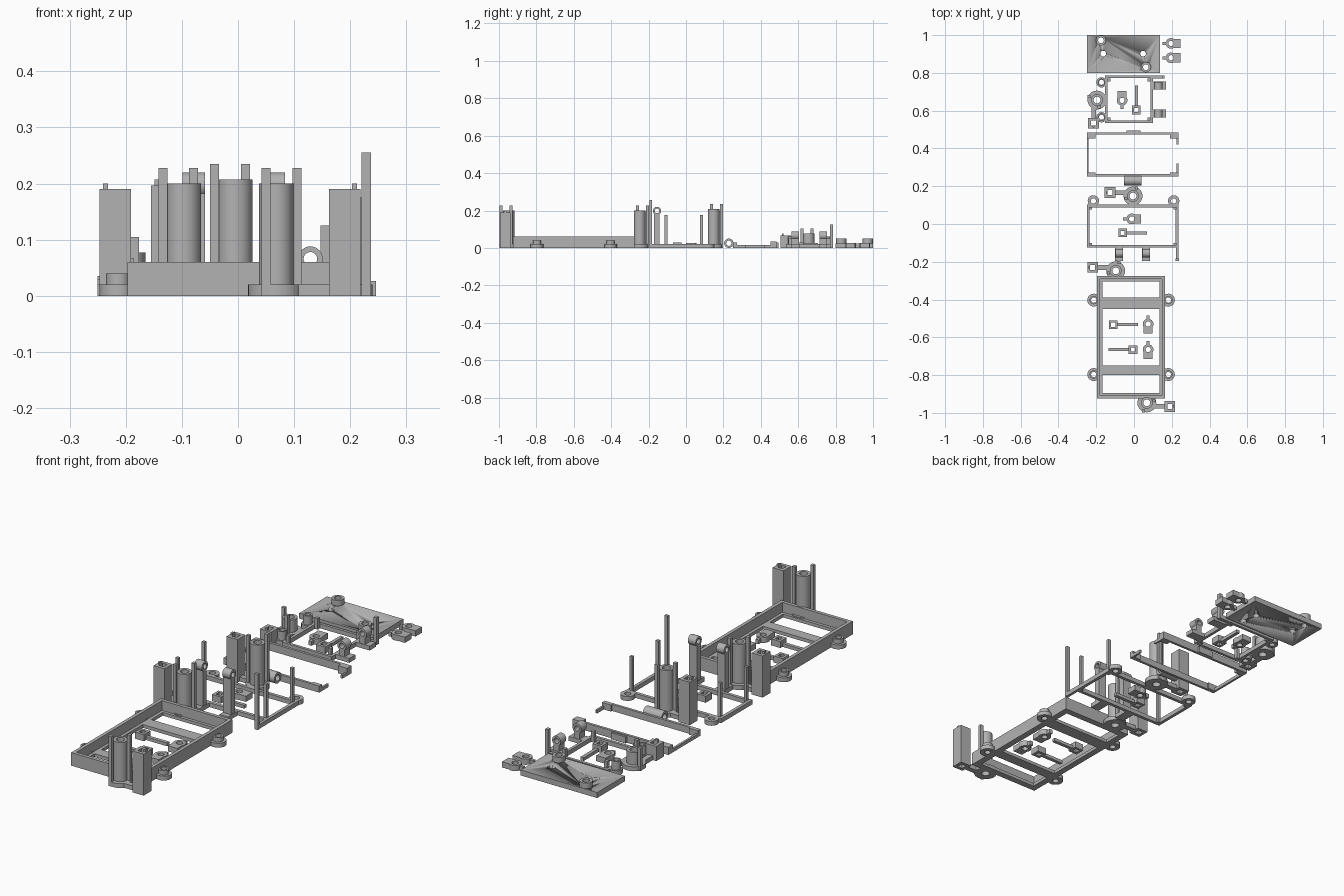
import bpy, bmesh, math
from mathutils import Matrix, Vector

cube = bpy.data.objects.get("Cube")
if cube:
    bpy.data.objects.remove(cube, do_unlink=True)

grey = bpy.data.materials.new("plain grey plastic")
grey.use_nodes = True
COLOR = (0.45, 0.45, 0.45, 1)
grey.diffuse_color = COLOR
grey.node_tree.nodes["Principled BSDF"].inputs["Base Color"].default_value = COLOR


def circle(x, y, r, n=32):
    return [(x + r * math.cos(2 * math.pi * i / n), y + r * math.sin(2 * math.pi * i / n)) for i in range(n)]


def rect(x0, x1, y0, y1):
    return [(x0, y0), (x1, y0), (x1, y1), (x0, y1)]


class Part:
    """Collects solid pieces in local space, then becomes one object."""

    def __init__(self, name, x=0, y=0, turn=0):
        self.name, self.bm = name, bmesh.new()
        self.place = Matrix.Translation((x, y, 0)) @ Matrix.Rotation(math.radians(turn), 4, "Z")

    def prism(self, outer, z0, z1, inner=None, m=Matrix()):
        def loop(pts, z):
            return [self.bm.verts.new(m @ Vector((p[0], p[1], z))) for p in pts]
        n, face = len(outer), self.bm.faces.new
        a, b = loop(outer, z0), loop(outer, z1)
        if inner:
            c, d = loop(inner, z0), loop(inner, z1)
        else:
            face(a[::-1])
            face(b)
        for i in range(n):
            j = (i + 1) % n
            face((a[i], a[j], b[j], b[i]))
            if inner:
                face((c[j], c[i], d[i], d[j]))
                face((b[i], b[j], d[j], d[i]))
                face((a[j], a[i], c[i], c[j]))

    def box(self, x0, x1, y0, y1, z0, z1):
        self.prism(rect(x0, x1, y0, y1), z0, z1)

    def post(self, x, y, z, half=0.008):
        self.box(x - half, x + half, y - half, y + half, 0, z)

    def tube(self, x, y, r, hole, z0, z1):
        self.prism(circle(x, y, r), z0, z1, circle(x, y, hole))

    def frame(self, x0, x1, y0, y1, t, z0, z1):
        self.prism(rect(x0, x1, y0, y1), z0, z1, rect(x0 + t, x1 - t, y0 + t, y1 - t))

    def eyelet(self, x, y, z, width, r=0.022, hole=0.012):
        # ring whose axis runs along local x
        m = Matrix.Translation((x, y, z)) @ Matrix.Rotation(math.pi / 2, 4, "Y")
        self.prism(circle(0, 0, r), -width / 2, width / 2, circle(0, 0, hole), m)

    def done(self):
        me = bpy.data.meshes.new(self.name)
        bmesh.ops.recalc_face_normals(self.bm, faces=self.bm.faces)
        self.bm.to_mesh(me)
        self.bm.free()
        me.materials.append(grey)
        ob = bpy.data.objects.new(self.name, me)
        ob.matrix_world = self.place
        bpy.context.collection.objects.link(ob)
        for o in bpy.context.selected_objects:
            o.select_set(False)
        ob.select_set(True)
        bpy.context.view_layer.objects.active = ob
        bpy.ops.object.shade_smooth_by_angle(angle=math.radians(30))
        return ob


# Mounting towers: slotted cylinder, guide posts, square column on a low arm
def tower(name, x, y, turn, h):
    p = Part(name, x, y, turn)
    p.tube(0, 0, 0.05, 0.018, 0, 0.02)
    p.tube(0, 0, 0.031, 0.018, 0.02, h)
    p.post(0.037, 0.012, h + 0.028)
    p.post(-0.018, -0.043, h + 0.028)
    p.box(0.04, 0.1, -0.03, -0.005, 0, 0.02)
    p.prism(rect(0.094, 0.15, -0.047, 0.01), 0, h - 0.01, rect(0.109, 0.135, -0.032, -0.005))
    p.box(0.135, 0.144, -0.025, -0.012, h - 0.01, h)
    p.done()


tower("front_tower", 0.068, -0.947, 0, 0.2)
tower("tray_back_tower", -0.097, -0.248, 180, 0.2)
tower("middle_tower", -0.005, 0.148, 180, 0.207)
tower("short_tower", -0.196, 0.656, -90, 0.077)

# Open tray with cross bars
tray = Part("tray")
tray.frame(-0.197, 0.165, -0.925, -0.275, 0.016, 0, 0.06)
tray.frame(-0.182, 0.15, -0.91, -0.29, 0.015, 0, 0.015)
tray.box(-0.17, 0.138, -0.45, -0.39, 0, 0.015)
tray.box(-0.17, 0.138, -0.80, -0.75, 0, 0.015)
tray.done()

# Screw lugs beside the tray
for side, x in (("right", -0.213), ("left", 0.182)):
    for end, y in (("front", -0.797), ("back", -0.403)):
        lug = Part(f"tray_lug_{end}_{side}", x, y)
        lug.tube(0, 0, 0.034, 0.014, 0, 0.02)
        lug.tube(0, 0, 0.022, 0.014, 0.02, 0.04)
        inward = 1 if x < 0 else -1
        xs = sorted((inward * 0.016, inward * 0.03))
        lug.box(*xs, -0.033, 0.033, 0, 0.02)
        lug.done()


# Small clips: ring with a square foot and a short tab
def clip(x, y, turn):
    p = Part("clip", x, y, turn)
    p.tube(0, 0, 0.028, 0.014, 0, 0.026)
    p.box(0.013, 0.05, -0.024, 0.024, 0, 0.026)
    p.box(-0.045, -0.02, -0.008, 0.008, 0, 0.02)
    p.done()


# Small pins: square eye with a thin rod
def pin(x, y, turn):
    p = Part("pin", x, y, turn)
    p.frame(-0.023, 0.023, -0.023, 0.023, 0.012, 0, 0.03)
    p.box(0.022, 0.13, -0.008, 0.008, 0, 0.015)
    p.done()


for args in ((0.075, -0.53, -90), (0.075, -0.665, -90), (-0.012, 0.027, 0),
             (-0.063, 0.655, 90), (0.196, 0.956, 0), (0.196, 0.88, 0)):
    clip(*args)
for args in ((-0.11, -0.533, 0), (-0.005, -0.665, 180), (-0.06, -0.047, 0), (0.012, 0.604, 90)):
    pin(*args)

# Middle frame with corner posts, lugs and a tall end post
mid = Part("middle_frame")
mid.frame(-0.25, 0.235, -0.125, 0.103, 0.015, 0, 0.02)
mid.box(0.222, 0.235, -0.19, -0.12, 0, 0.02)
mid.box(0.22, 0.237, -0.195, -0.182, 0, 0.255)
for x in (-0.23, 0.217):
    for y in (-0.107, 0.083):
        mid.post(x, y, 0.175, 0.007)
for x in (-0.215, 0.21):
    mid.tube(x, 0.122, 0.03, 0.014, 0, 0.02)
mid.done()


# Eyelet on a stem with a foot, pointing to local -y
def hinge(name, x, y, turn, z):
    p = Part(name, x, y, turn)
    p.box(-0.022, 0.022, -0.075, 0, 0, 0.02)
    p.box(-0.02, 0.02, -0.05, -0.022, 0.02, z - 0.016)
    p.eyelet(0, -0.035, z, 0.04)
    p.done()


hinge("hinge_right", -0.079, -0.12, 0, 0.198)
hinge("hinge_left", 0.064, -0.12, 0, 0.198)
hinge("low_hinge_front", 0.094, 0.585, 90, 0.066)
hinge("low_hinge_back", 0.094, 0.733, 90, 0.066)

# Small frame with corner posts and lugs
small = Part("small_frame")
small.frame(-0.153, 0.1, 0.535, 0.785, 0.013, 0, 0.02)
small.box(0.1, 0.155, 0.77, 0.785, 0, 0.02)
small.box(0.147, 0.162, 0.769, 0.787, 0, 0.125)
for x in (-0.133, 0.08):
    for y in (0.555, 0.763):
        small.post(x, y, 0.05)
for y in (0.565, 0.75):
    small.tube(-0.172, y, 0.027, 0.013, 0, 0.02)
    small.tube(-0.172, y, 0.02, 0.013, 0.02, 0.06)
small.done()

# Open bracket frame with a lying sleeve on its front bar
bracket = Part("bracket_frame")
bracket.box(-0.25, 0.235, 0.473, 0.485, 0, 0.035)
bracket.box(-0.25, 0.235, 0.252, 0.264, 0, 0.03)
bracket.box(-0.25, -0.24, 0.26, 0.478, 0, 0.015)
bracket.box(-0.04, 0.035, 0.48, 0.494, 0, 0.03)
for y0, y1 in ((0.255, 0.32), (0.42, 0.48)):
    bracket.box(0.226, 0.235, y0, y1, 0, 0.015)
for x0, x1 in ((-0.25, -0.205), (0.19, 0.235)):
    bracket.box(x0, x1, 0.452, 0.475, 0, 0.035)
    bracket.box(x0, x1, 0.262, 0.272, 0, 0.03)
bracket.eyelet(-0.006, 0.229, 0.025, 0.094, 0.025, 0.014)
bracket.done()

# Cover plate with two through holes and two raised bosses
plate = Part("cover_plate")
plate.box(-0.25, 0.137, 0.8, 1, 0, 0.025)
plate = plate.done()
holes = Part("plate_holes")
for x, y in ((-0.163, 0.902), (0.048, 0.902), (-0.175, 0.972), (0.063, 0.83)):
    holes.prism(circle(x, y, 0.015), -0.02, 0.1)
holes = holes.done()
holes.hide_render = True
cut = plate.modifiers.new("holes", "BOOLEAN")
cut.operation, cut.object, cut.solver = "DIFFERENCE", holes, "EXACT"
bpy.context.view_layer.objects.active = plate
bpy.ops.object.modifier_apply(modifier=cut.name)
bpy.data.objects.remove(holes, do_unlink=True)
for x, y in ((-0.175, 0.972), (0.063, 0.83)):
    boss = Part("plate_boss", x, y)
    boss.tube(0, 0, 0.027, 0.015, 0.024, 0.05)
    boss.done()
